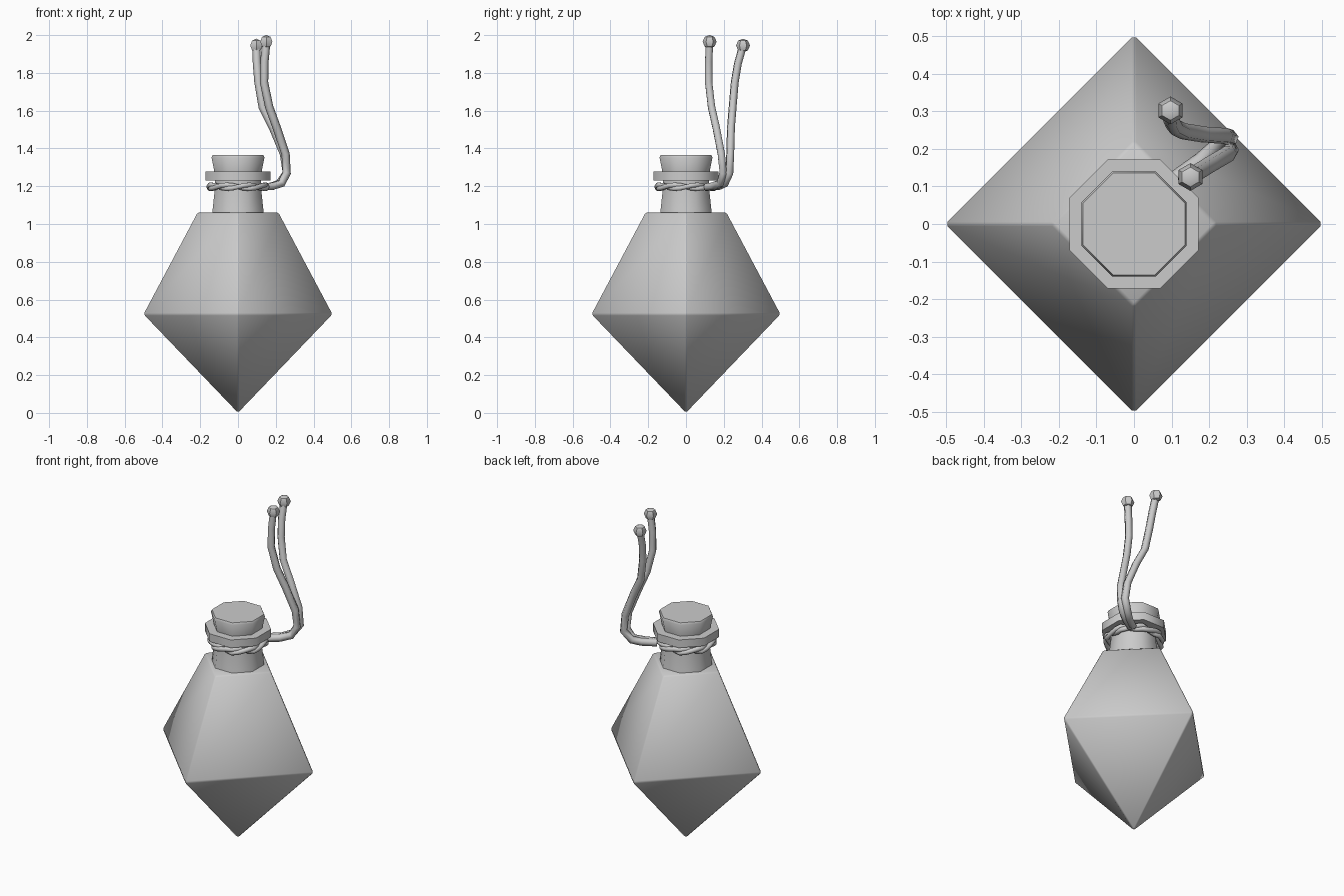
import bpy, bmesh, math
from mathutils import Vector

if "Cube" in bpy.data.objects:
    bpy.data.objects.remove(bpy.data.objects["Cube"])


def finish(obj, angle):
    bpy.ops.object.select_all(action='DESELECT')
    obj.select_set(True)
    bpy.context.view_layer.objects.active = obj
    bpy.ops.object.shade_smooth_by_angle(angle=math.radians(angle))


def lathe(name, profile, sides, phase=0.0, bevel=0.0, angle=30):
    """Capped polygonal solid from (radius, z) pairs; radius 0 makes an apex."""
    bm = bmesh.new()
    rings = []
    for r, z in profile:
        count = 1 if r == 0 else sides
        rings.append([bm.verts.new((r * math.cos(phase + math.tau * i / sides),
                                    r * math.sin(phase + math.tau * i / sides), z))
                      for i in range(count)])
    for lo, hi in zip(rings, rings[1:]):
        for i in range(sides):
            j = (i + 1) % sides
            if len(lo) == 1:
                bm.faces.new((lo[0], hi[j], hi[i]))
            else:
                bm.faces.new((lo[i], lo[j], hi[j], hi[i]))
    for ring in (rings[0], rings[-1]):
        if len(ring) > 1:
            bm.faces.new(ring)
    if bevel:
        top = profile[-1][1]
        edges = [e for e in bm.edges if not all(v.co.z == top for v in e.verts)]
        bmesh.ops.bevel(bm, geom=edges, offset=bevel, segments=1, affect='EDGES')
    bmesh.ops.recalc_face_normals(bm, faces=bm.faces)
    mesh = bpy.data.meshes.new(name)
    bm.to_mesh(mesh)
    bm.free()
    obj = bpy.data.objects.new(name, mesh)
    bpy.context.collection.objects.link(obj)
    finish(obj, angle)
    return obj


def tube(name, points, radius, cyclic=False):
    """Six-sided cord along a path."""
    curve = bpy.data.curves.new(name, 'CURVE')
    curve.dimensions = '3D'
    curve.bevel_depth = radius
    curve.bevel_resolution = 1
    curve.use_fill_caps = True
    spline = curve.splines.new('POLY')
    spline.points.add(len(points) - 1)
    for p, co in zip(spline.points, points):
        p.co = (*co, 1)
    spline.use_cyclic_u = cyclic
    obj = bpy.data.objects.new(name, curve)
    bpy.context.collection.objects.link(obj)
    bpy.ops.object.select_all(action='DESELECT')
    obj.select_set(True)
    bpy.context.view_layer.objects.active = obj
    bpy.ops.object.convert(target='MESH')
    finish(bpy.context.view_layer.objects.active, 65)


# Faceted bottle body
lathe("bottle_body", [(0, -0.006), (0.506, 0.522), (0.22, 1.06)], 4, bevel=0.008, angle=50)


# Octagonal neck, lip and cork, flats facing the axes
def octagon(name, profile):
    k = 1 / math.cos(math.pi / 8)
    lathe(name, [(r * k, z) for r, z in profile], 8, math.pi / 8, angle=50)


octagon("neck", [(0.137, 1.05), (0.134, 1.08), (0.123, 1.18), (0.123, 1.24)])
octagon("lip", [(0.171, 1.23), (0.171, 1.278)])
octagon("cork", [(0.122, 1.26), (0.140, 1.352), (0.135, 1.364)])

# Two strands twisted around the neck
N = 32
for s in range(2):
    path = []
    for i in range(N):
        a = math.tau * i / N
        local = (a + math.pi / 8) % (math.pi / 4) - math.pi / 8
        t = 4 * a + s * math.pi
        r = 0.145 / math.cos(local) + 0.009 * math.cos(t)
        path.append((r * math.cos(a), r * math.sin(a), 1.197 + 0.010 * math.sin(t)))
    tube(f"neck_cord_{s + 1}", path, 0.014, True)

# Loose cord ends, each with a knot
tails = [
    [(0.12, 0.11, 1.195), (0.18, 0.145, 1.20), (0.23, 0.18, 1.215), (0.258, 0.197, 1.27),
     (0.252, 0.187, 1.37), (0.205, 0.16, 1.51), (0.165, 0.135, 1.62), (0.138, 0.12, 1.75),
     (0.140, 0.12, 1.86), (0.15, 0.125, 1.965)],
    [(0.11, 0.12, 1.195), (0.18, 0.17, 1.20), (0.22, 0.205, 1.215), (0.257, 0.23, 1.27),
     (0.243, 0.234, 1.37), (0.185, 0.238, 1.51), (0.13, 0.247, 1.62), (0.108, 0.258, 1.75),
     (0.10, 0.275, 1.85), (0.097, 0.302, 1.945)],
]
for n, path in enumerate(tails, 1):
    tube(f"cord_tail_{n}", path, 0.022)
    bpy.ops.mesh.primitive_uv_sphere_add(segments=6, ring_count=4, radius=1,
                                         location=Vector(path[-1]))
    knot = bpy.context.object
    knot.name = f"cord_knot_{n}"
    knot.scale = (0.037, 0.037, 0.036)
    finish(knot, 40)
